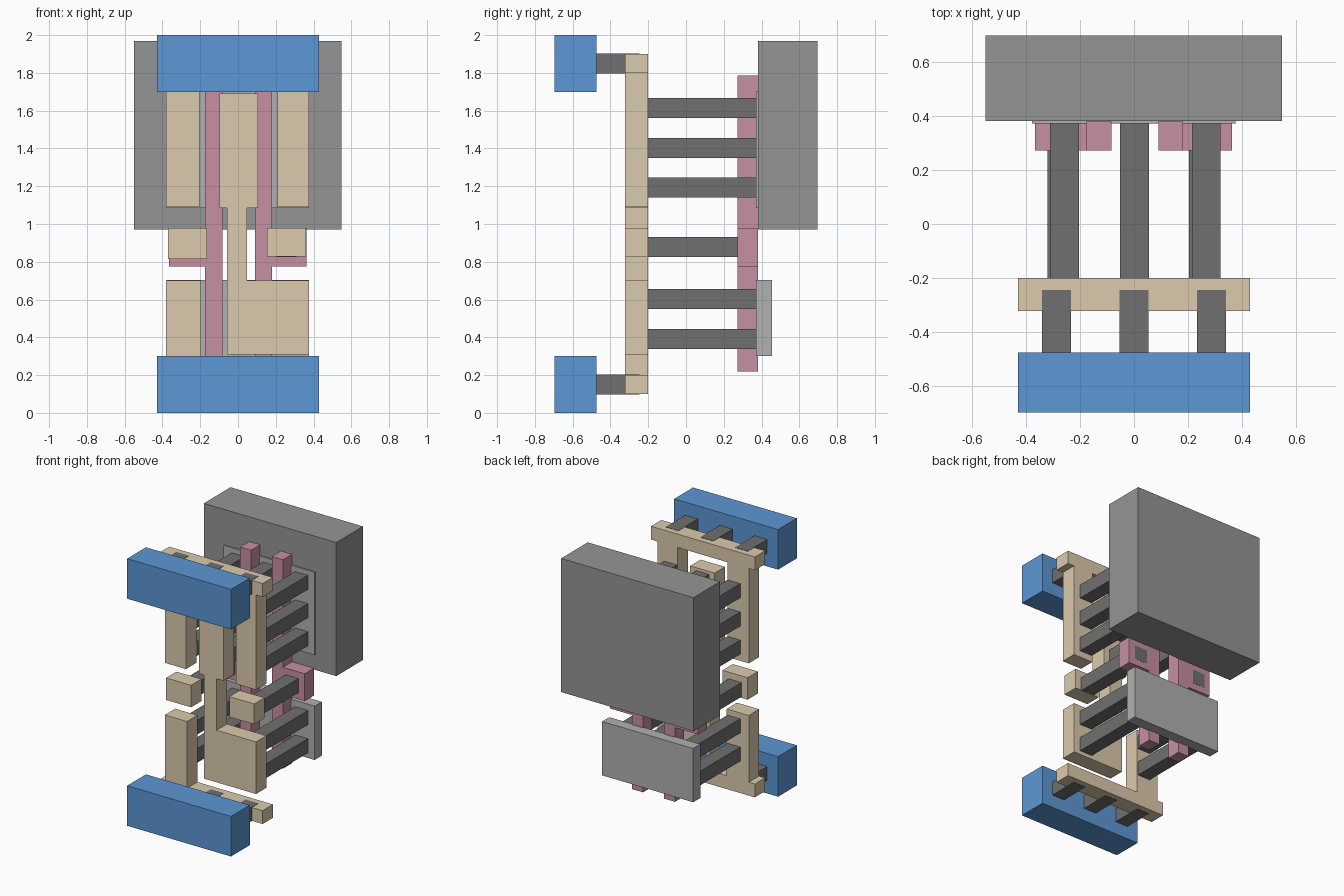
import bpy, bmesh

if "Cube" in bpy.data.objects:
    bpy.data.objects.remove(bpy.data.objects["Cube"])


def material(name, rgb):
    m = bpy.data.materials.new(name)
    m.diffuse_color = (*rgb, 1)
    m.use_nodes = True
    m.node_tree.nodes["Principled BSDF"].inputs["Base Color"].default_value = m.diffuse_color
    return m


BLUE = material("blue", (0.11, 0.31, 0.66))
TAN = material("tan", (0.72, 0.60, 0.42))
PINK = material("pink", (0.57, 0.28, 0.36))
DARK = material("dark_grey", (0.16, 0.16, 0.16))
MID = material("mid_grey", (0.30, 0.30, 0.30))
LIGHT = material("light_grey", (0.44, 0.44, 0.44))


def plate(name, outline, y0, y1, mat):
    """Extrude an x-z outline from depth y0 to y1."""
    bm = bmesh.new()
    face = bm.faces.new([bm.verts.new((x, y0, z)) for x, z in outline])
    ext = bmesh.ops.extrude_face_region(bm, geom=[face])["geom"]
    verts = [g for g in ext if isinstance(g, bmesh.types.BMVert)]
    bmesh.ops.translate(bm, vec=(0, y1 - y0, 0), verts=verts)
    bmesh.ops.recalc_face_normals(bm, faces=bm.faces)
    me = bpy.data.meshes.new(name)
    bm.to_mesh(me)
    bm.free()
    me.materials.append(mat)
    ob = bpy.data.objects.new(name, me)
    bpy.context.collection.objects.link(ob)
    return ob


def box(name, x0, x1, y0, y1, z0, z1, mat):
    return plate(name, [(x0, z0), (x1, z0), (x1, z1), (x0, z1)], y0, y1, mat)


# Blue power rails, each with three short pins into the tan layer
for side, z in (("bottom", 0.0), ("top", 1.7)):
    box(side + "_rail", -0.43, 0.43, -0.697, -0.475, z, z + 0.3, BLUE)
    zc = 0.15 if side == "bottom" else 1.85
    for x in (-0.287, 0, 0.287):
        box(side + "_rail_pin", x - 0.053, x + 0.053, -0.475, -0.245,
            zc - 0.052, zc + 0.052, DARK)

# Tan wiring layer
Y0, Y1 = -0.322, -0.2
plate("top_wire", [(-0.43, 1.9), (-0.43, 1.8), (-0.38, 1.8), (-0.38, 1.09),
                   (-0.205, 1.09), (-0.205, 1.8), (0.21, 1.8), (0.21, 1.09),
                   (0.375, 1.09), (0.375, 1.8), (0.43, 1.8), (0.43, 1.9)],
      Y0, Y1, TAN)
plate("bottom_wire", [(-0.43, 0.1), (0.43, 0.1), (0.43, 0.2), (-0.197, 0.2),
                      (-0.197, 0.7), (-0.38, 0.7), (-0.38, 0.2),
                      (-0.43, 0.2)], Y0, Y1, TAN)
plate("output_wire", [(-0.057, 0.31), (0.375, 0.31), (0.375, 0.7),
                      (0.048, 0.7), (0.048, 1.085), (0.105, 1.085),
                      (0.105, 1.69), (-0.097, 1.69), (-0.097, 1.085),
                      (-0.057, 1.085)], Y0, Y1, TAN)
box("left_input_pad", -0.37, -0.163, Y0, Y1, 0.815, 0.98, TAN)
box("right_input_pad", 0.153, 0.36, Y0, Y1, 0.828, 0.98, TAN)

# Long pins from the wiring layer down to the back plates
S = 0.053
for x in (-0.257, 0.002, 0.267):
    for z in (1.193, 1.403, 1.615):
        box("upper_pin", x - S, x + S, Y1, 0.379, z - S, z + S, DARK)
for x in (-0.257, 0.267):
    for z in (0.392, 0.603):
        box("lower_pin", x - S, x + S, Y1, 0.379, z - S, z + S, DARK)
for x in (-0.267, 0.257):
    box("gate_pin", x - S, x + S, Y1, 0.381, 0.824, 0.93, DARK)

# Pink gates: tall bars with a contact tab to the outside
for name, inner, outer, tab in (("left_gate", -0.083, -0.175, -0.366),
                                ("right_gate", 0.09, 0.181, 0.362)):
    plate(name, [(inner, 0.22), (outer, 0.22), (outer, 0.775), (tab, 0.775),
                 (tab, 0.98), (outer, 0.98), (outer, 1.785),
                 (inner, 1.785)], 0.272, 0.38, PINK)

# Back plates
box("lower_plate", -0.378, 0.375, 0.371, 0.456, 0.3, 0.703, LIGHT)
box("upper_plate", -0.378, 0.375, 0.371, 0.456, 1.085, 1.705, LIGHT)
box("back_block", -0.55, 0.547, 0.381, 0.697, 0.97, 1.97, MID)
